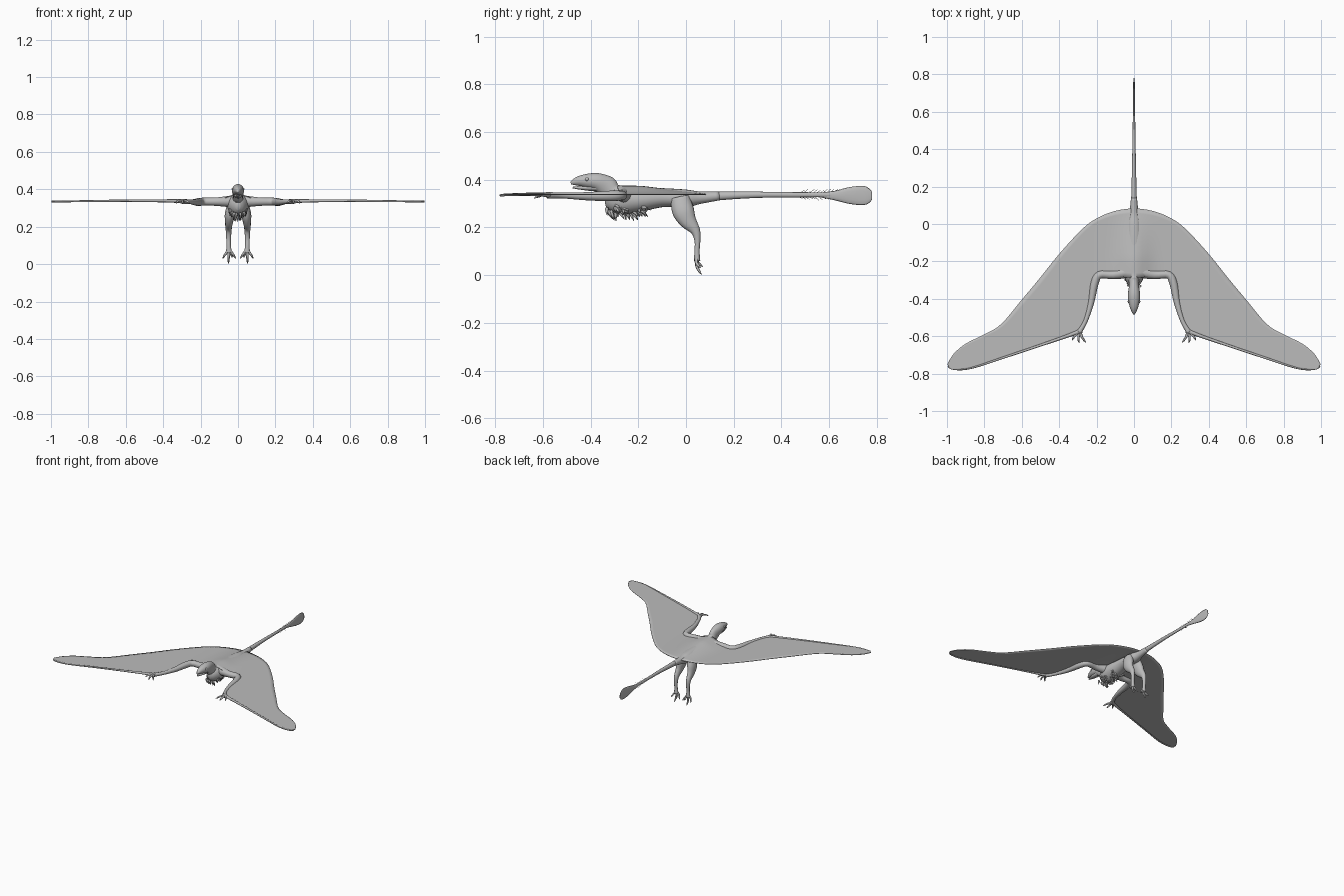
import bpy, bmesh, math, random
from mathutils import Vector

random.seed(4)
if "Cube" in bpy.data.objects:
    bpy.data.objects.remove(bpy.data.objects["Cube"], do_unlink=True)

GREY = (0.5, 0.5, 0.5, 1)
skin = bpy.data.materials.new("grey_skin")
skin.use_nodes = True
skin.diffuse_color = GREY
skin.node_tree.nodes["Principled BSDF"].inputs["Base Color"].default_value = GREY
skin.node_tree.nodes["Principled BSDF"].inputs["Roughness"].default_value = 0.8

X, Z = Vector((1, 0, 0)), Vector((0, 0, 1))


def finish(name, bm, mirror=False, smooth=True):
    bmesh.ops.recalc_face_normals(bm, faces=bm.faces)
    mesh = bpy.data.meshes.new(name)
    bm.to_mesh(mesh)
    bm.free()
    for p in mesh.polygons:
        p.use_smooth = smooth
    mesh.materials.append(skin)
    ob = bpy.data.objects.new(name, mesh)
    bpy.context.collection.objects.link(ob)
    if mirror:
        m = ob.modifiers.new("mirror", "MIRROR")
        m.merge_threshold = 0.0005
    return ob


def resample(pts, n):
    """Smooth curve through points of any dimension."""
    pts = [Vector(p) for p in pts]
    out = []
    for i in range(len(pts) - 1):
        b, c = pts[i], pts[i + 1]
        a, d = pts[max(i - 1, 0)], pts[min(i + 2, len(pts) - 1)]
        for k in range(n):
            t = k / n
            out.append(0.5 * (2 * b + (c - a) * t + (2 * a - 5 * b + 4 * c - d) * t * t
                              + (3 * b - a - 3 * c + d) * t ** 3))
    return out + [pts[-1]]


def add_tube(bm, pts, ref=Z, sides=12, n=4):
    """Loft ellipses; each point is x, y, z, radius along ref, other radius."""
    pts = resample([tuple(p) + (p[3],) * (5 - len(p)) for p in pts], n)
    pos = [Vector(p[:3]) for p in pts]
    rings = []
    for i, p in enumerate(pts):
        t = (pos[min(i + 1, len(pos) - 1)] - pos[max(i - 1, 0)]).normalized()
        u = (ref - t * ref.dot(t)).normalized()
        v = t.cross(u)
        ru, rv = max(p[3], 0.0006), max(p[4], 0.0006)
        rings.append([bm.verts.new(pos[i] + u * ru * math.cos(a) + v * rv * math.sin(a))
                      for a in (2 * math.pi * s / sides for s in range(sides))])
    for r, q in zip(rings, rings[1:]):
        for s in range(sides):
            w = (s + 1) % sides
            bm.faces.new((r[s], r[w], q[w], q[s]))
    bm.faces.new(rings[0])
    bm.faces.new(rings[-1])


def tube(name, pts, ref=Z, mirror=False, **kw):
    bm = bmesh.new()
    add_tube(bm, pts, ref, **kw)
    return finish(name, bm, mirror)


def spine(rings):
    """Rings on the centre line: y, z, half width, half height."""
    return [(0, y, z, rx, rz) for y, z, rx, rz in rings]


# Body, tail and tail vane
tube("body", spine([
    (-0.34, 0.31, 0.012, 0.02), (-0.32, 0.312, 0.035, 0.042), (-0.27, 0.315, 0.056, 0.06),
    (-0.19, 0.318, 0.055, 0.052), (-0.1, 0.325, 0.045, 0.04), (0, 0.322, 0.042, 0.037),
    (0.06, 0.325, 0.025, 0.026), (0.14, 0.332, 0.016, 0.018)]), X, sides=20)
tube("tail", spine([
    (0.04, 0.325, 0.024, 0.026), (0.14, 0.332, 0.015, 0.018), (0.3, 0.337, 0.011, 0.013),
    (0.45, 0.337, 0.008, 0.011), (0.6, 0.337, 0.006, 0.01), (0.74, 0.335, 0.004, 0.008)]), X)
tube("tail_vane", spine([
    (0.55, 0.337, 0.003, 0.008), (0.62, 0.334, 0.006, 0.019), (0.68, 0.334, 0.006, 0.034),
    (0.73, 0.334, 0.005, 0.04), (0.76, 0.334, 0.004, 0.036), (0.78, 0.335, 0.002, 0.018)]), X)

# Neck, head and slightly open beak
tube("head", spine([
    (-0.25, 0.335, 0.05, 0.04), (-0.3, 0.347, 0.03, 0.035), (-0.33, 0.37, 0.027, 0.045),
    (-0.37, 0.391, 0.032, 0.037), (-0.41, 0.395, 0.031, 0.031), (-0.445, 0.395, 0.022, 0.022),
    (-0.47, 0.39, 0.012, 0.013), (-0.483, 0.385, 0.004, 0.005)]), X, sides=20)
tube("lower_jaw", spine([
    (-0.35, 0.368, 0.022, 0.018), (-0.4, 0.366, 0.021, 0.013), (-0.44, 0.366, 0.015, 0.008),
    (-0.475, 0.368, 0.006, 0.004)]), X)
bm = bmesh.new()
bmesh.ops.create_uvsphere(bm, u_segments=12, v_segments=8, radius=0.008)
bmesh.ops.translate(bm, verts=bm.verts, vec=(0.026, -0.415, 0.402))
finish("eyes", bm, True)

# Wing membrane: leading and trailing edge joined station by station
lead = [(0, -0.29), (0.1, -0.28), (0.19, -0.27), (0.21, -0.33), (0.235, -0.45), (0.275, -0.565),
        (0.34, -0.595), (0.5, -0.65), (0.7, -0.715), (0.85, -0.765), (0.93, -0.777), (0.985, -0.775)]
trail = [(0, 0.085), (0.1, 0.07), (0.2, 0.03), (0.28, -0.03), (0.4, -0.16), (0.5, -0.285),
         (0.6, -0.405), (0.71, -0.535), (0.8, -0.59), (0.9, -0.64), (0.965, -0.695), (0.998, -0.75)]


def wing_height(x, y):
    rise = min(max((0.09 - y) / 0.28, 0), 1)
    return 0.338 + 0.035 * rise * math.exp(-(x / 0.08) ** 2)


bm = bmesh.new()
rows, cuts = [], 14
for a, b in zip(resample(lead, 4), resample(trail, 4)):
    row = [a.lerp(b, k / cuts) for k in range(cuts + 1)]
    rows.append([bm.verts.new((p.x, p.y, wing_height(p.x, p.y))) for p in row])
for r, q in zip(rows, rows[1:]):
    for k in range(cuts):
        bm.faces.new((r[k], r[k + 1], q[k + 1], q[k]))
wing = finish("wing_membrane", bm, True)
solid = wing.modifiers.new("thickness", "SOLIDIFY")
solid.thickness = 0.004
solid.offset = 0

# Arms and the long finger along each leading edge
tube("arms", [
    (0.02, -0.255, 0.335, 0.034), (0.11, -0.272, 0.334, 0.023), (0.185, -0.272, 0.334, 0.021),
    (0.212, -0.32, 0.332, 0.022), (0.23, -0.42, 0.331, 0.017), (0.26, -0.52, 0.334, 0.012),
    (0.295, -0.58, 0.335, 0.014)], mirror=True)
tube("wing_fingers", [
    (0.28, -0.57, 0.336, 0.013), (0.36, -0.6, 0.338, 0.009), (0.52, -0.655, 0.339, 0.007),
    (0.7, -0.715, 0.338, 0.006), (0.87, -0.77, 0.336, 0.005), (0.96, -0.777, 0.334, 0.004),
    (0.995, -0.762, 0.333, 0.003)], sides=8, mirror=True)


def digits(name, root, tips, radius, bend, ref):
    """Curved clawed digits sharing one root."""
    bm = bmesh.new()
    for tip in tips:
        a, b = Vector(root), Vector(tip)
        mid = a.lerp(b, 0.55) + Vector(bend)
        near = a.lerp(b, 0.85) + Vector(bend) * 0.5
        add_tube(bm, [(*a, radius), (*mid, radius * 0.8), (*near, radius * 0.6), (*b, 0.001)],
                 ref, sides=8, n=3)
    finish(name, bm, True)


digits("hand_claws", (0.29, -0.572, 0.336),
       [(0.257, -0.633, 0.325), (0.292, -0.637, 0.322), (0.33, -0.622, 0.325)],
       0.008, (0.006, 0, 0.008), Z)

# Legs and feet
tube("legs", [
    (0.03, -0.025, 0.325, 0.025, 0.04), (0.042, -0.012, 0.27, 0.028, 0.046),
    (0.048, 0.008, 0.228, 0.022, 0.036), (0.05, 0.04, 0.185, 0.016, 0.02),
    (0.05, 0.048, 0.14, 0.013, 0.012), (0.05, 0.046, 0.1, 0.012, 0.011),
    (0.048, 0.047, 0.06, 0.016, 0.013)], X, mirror=True)
digits("toes", (0.048, 0.046, 0.08),
       [(0.082, 0.062, 0.03), (0.051, 0.066, 0.002), (0.012, 0.062, 0.03), (0.03, 0.07, 0.035)],
       0.008, (0, -0.012, 0.002), X)

# Shaggy breast plumes and fine bristles before the tail vane
bm = bmesh.new()
for i in range(60):
    y = random.uniform(-0.335, -0.17)
    a = random.uniform(-1.1, 1.1)
    root = Vector((0.045 * math.sin(a), y, 0.315 - 0.045 * math.cos(a)))
    drop = random.uniform(0.025, 0.045) * (1 if y < -0.22 else 0.6)
    tip = root + Vector((0.012 * math.sin(a), random.uniform(0, 0.03), -drop * math.cos(a)))
    mid = root.lerp(tip, 0.5)
    add_tube(bm, [(*root, 0.008), (*mid, 0.006), (*tip, 0.001)], X, sides=5, n=2)
finish("breast_plumes", bm)

bm = bmesh.new()
for i in range(28):
    y = 0.46 + 0.007 * i
    side = 1 if i % 2 else -1
    length = random.uniform(0.015, 0.025)
    add_tube(bm, [(0, y, 0.337, 0.0015),
                  (0, y + 0.03, 0.337 + side * (length + 0.04 * max(y - 0.55, 0)), 0.0006)],
             X, sides=4, n=1)
finish("tail_bristles", bm)
